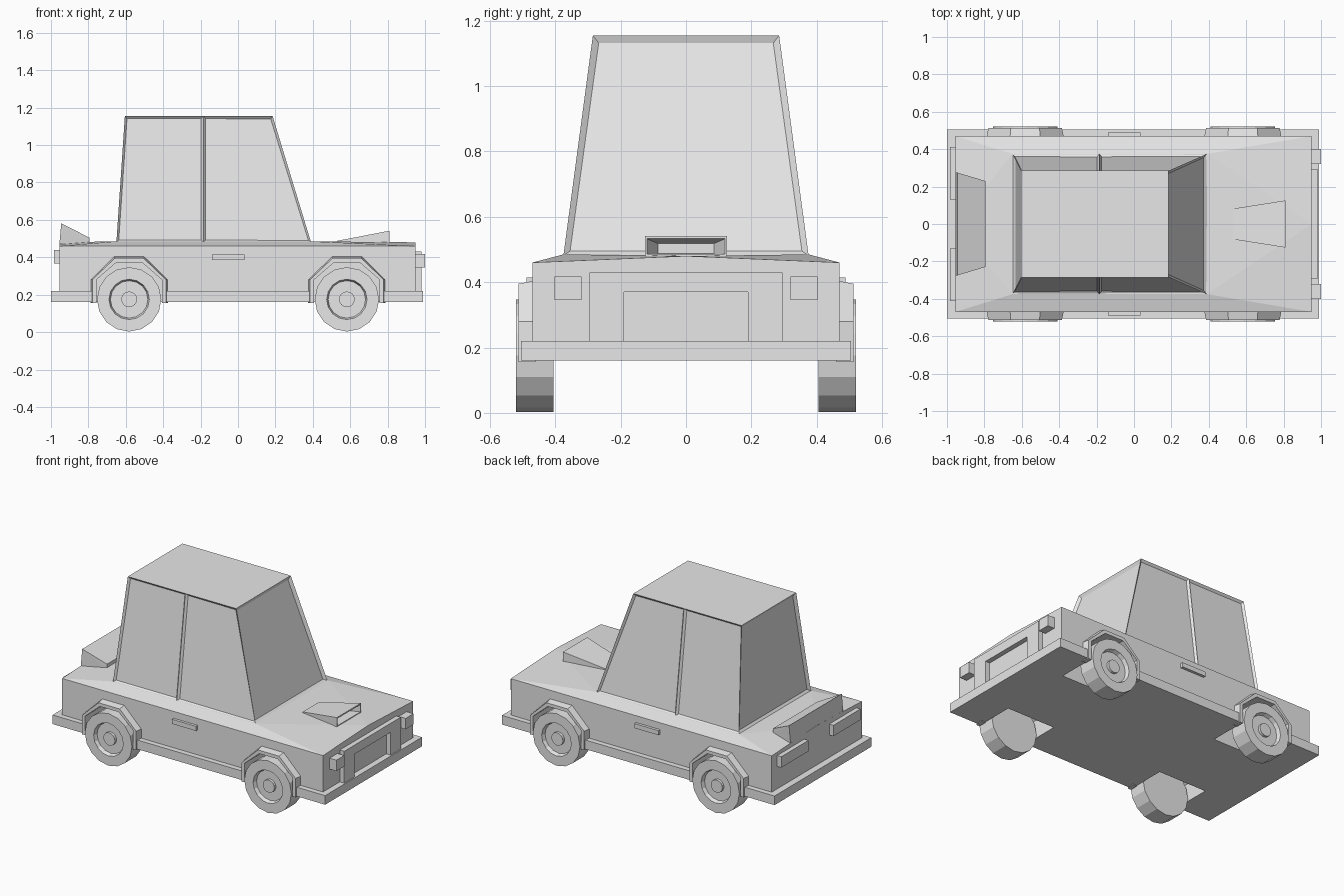
import bpy, bmesh, math

if "Cube" in bpy.data.objects:
    bpy.data.objects.remove(bpy.data.objects["Cube"])

grey = bpy.data.materials.new("grey")
grey.diffuse_color = (0.8, 0.8, 0.8, 1)
grey.use_nodes = True
grey.node_tree.nodes["Principled BSDF"].inputs["Base Color"].default_value = grey.diffuse_color


def finish(name, bm):
    bmesh.ops.recalc_face_normals(bm, faces=bm.faces)
    me = bpy.data.meshes.new(name)
    bm.to_mesh(me)
    bm.free()
    me.materials.append(grey)
    ob = bpy.data.objects.new(name, me)
    bpy.context.collection.objects.link(ob)
    return ob


def hull(name, pts):
    """Convex solid around a few corner points."""
    bm = bmesh.new()
    for p in pts:
        bm.verts.new(p)
    bmesh.ops.convex_hull(bm, input=bm.verts)
    bmesh.ops.dissolve_limit(bm, angle_limit=0.01, verts=bm.verts, edges=bm.edges)
    return finish(name, bm)


def box(name, x, y, z):
    return hull(name, [(a, b, c) for a in x for b in y for c in z])


def loft(name, rings, closed=False):
    """Skin between rings of points; closed joins the last ring to the first."""
    bm = bmesh.new()
    vs = [[bm.verts.new(p) for p in r] for r in rings]
    n = len(vs[0])
    for i in range(len(vs) - (0 if closed else 1)):
        a, b = vs[i], vs[(i + 1) % len(vs)]
        for j in range(n):
            k = (j + 1) % n
            bm.faces.new((a[j], a[k], b[k], b[j]))
    if not closed:
        bm.faces.new(vs[0])
        bm.faces.new(vs[-1])
    return finish(name, bm)


def arch_profile(cx, grow=0.0):
    """Half-octagon outline of a wheel arch, left foot to right foot (x, z)."""
    w, t, h = 0.175 + grow, 0.068 + grow * 0.4, 0.373 + grow
    return [(cx - w, 0.155), (cx - w, 0.28), (cx - t, h),
            (cx + t, h), (cx + w, 0.28), (cx + w, 0.155)]


# Body with a slightly crowned bonnet and boot, and the skirt below it
body = hull("body",
            [(x, y, z) for x in (-0.955, 0.95) for y in (-0.47, 0.47) for z in (0.2, 0.46)]
            + [(-0.955, 0, 0.48), (0.95, 0, 0.48)]
            + [(x, y, 0.485) for x in (-0.65, 0.39) for y in (-0.375, 0.375)])
skirt = box("skirt", (-1.0, 0.99), (-0.505, 0.505), (0.16, 0.22))

# Wheel wells cut through body and skirt
cutters = []
for cx in (-0.582, 0.582):
    for s in (-1, 1):
        prof = [(x, z - 0.05 if z < 0.2 else z) for x, z in arch_profile(cx)]
        cutters.append(loft("well_cutter", [[(x, s * y, z) for x, z in prof]
                                            for y in (0.25, 0.6)]))
for ob in (body, skirt):
    bpy.context.view_layer.objects.active = ob
    for c in cutters:
        m = ob.modifiers.new("well", "BOOLEAN")
        m.operation, m.solver, m.object = "DIFFERENCE", "EXACT", c
        bpy.ops.object.modifier_apply(modifier=m.name)
for c in cutters:
    bpy.data.objects.remove(c)

# Cabin: tapered box with split sides and recessed windows
bm = bmesh.new()
outline = [(-0.65, -1), (-0.185, -1), (0.39, -1), (0.39, 1), (-0.185, 1), (-0.65, 1)]
top_x = {-0.65: -0.605, -0.185: -0.185, 0.39: 0.185}
low = [bm.verts.new((x, s * 0.375, 0.482)) for x, s in outline]
high = [bm.verts.new((top_x[x], s * 0.285, 1.155)) for x, s in outline]
panes = [bm.faces.new((low[i], low[(i + 1) % 6], high[(i + 1) % 6], high[i]))
         for i in range(6)]
bm.faces.new(high)
bm.faces.new(low[::-1])
bm.normal_update()
bmesh.ops.inset_individual(bm, faces=[panes[i] for i in (0, 1, 3, 4)],
                           thickness=0.017, depth=-0.014)
bmesh.ops.inset_individual(bm, faces=[panes[2], panes[5]], thickness=0.027, depth=-0.014)
finish("cabin", bm)

# Wheels (lathed, with sunken rim and hub) and their arches
wheel_profile = [(0.172, 0.405), (0.172, 0.52), (0.108, 0.52), (0.1, 0.495),
                 (0.042, 0.495), (0.042, 0.512)]
for cx, end in ((-0.582, "rear"), (0.582, "front")):
    for s, side in ((-1, "right"), (1, "left")):
        loft(f"{end}_{side}_wheel",
             [[(cx + r * math.sin(k * math.pi / 8), s * y,
                0.175 - r * math.cos(k * math.pi / 8)) for k in range(16)]
              for r, y in wheel_profile])
        rings = []
        inner, outer = arch_profile(cx), arch_profile(cx, 0.022)
        flare = arch_profile(cx, 0.032)
        for i, f, o in zip(inner, flare, outer):
            rings.append([(i[0], s * 0.46, i[1]), (f[0], s * 0.46, f[1]),
                          (o[0], s * 0.513, o[1]), (i[0], s * 0.513, i[1])])
        loft(f"{end}_{side}_arch", rings)

# Parts mirrored left and right
for s, side in ((-1, "right"), (1, "left")):
    box(f"{side}_door_handle", (-0.14, 0.035), (s * 0.46, s * 0.488), (0.385, 0.415))
    box(f"{side}_headlight", (0.94, 1.0), (s * 0.32, s * 0.402), (0.345, 0.417))
    box(f"{side}_taillight", (-0.985, -0.94), (s * 0.13, s * 0.413), (0.368, 0.44))

# Grille surround: an upside-down U on the nose
u = [(-0.295, 0.215), (-0.295, 0.43), (0.295, 0.43), (0.295, 0.215),
     (0.19, 0.215), (0.19, 0.37), (-0.19, 0.37), (-0.19, 0.215)]
loft("grille_surround", [[(x, y, z) for y, z in u] for x in (0.94, 0.982)])

# Boot spoiler wedge
hull("spoiler", [(x, s * y, z) for s in (-1, 1) for x, y, z in
                 ((-0.955, 0.275, 0.47), (-0.945, 0.275, 0.582),
                  (-0.795, 0.23, 0.505), (-0.795, 0.23, 0.47))])


# Bonnet scoop: wedge with a funnel-shaped mouth
def slot(x, y, z0, z1):
    return [(x, -y, z0), (x, y, z0), (x, y, z1), (x, -y, z1)]


loft("bonnet_scoop", [slot(0.53, 0.082, 0.474, 0.488), slot(0.81, 0.126, 0.474, 0.542),
                      slot(0.81, 0.12, 0.486, 0.533), slot(0.73, 0.085, 0.487, 0.518)])
